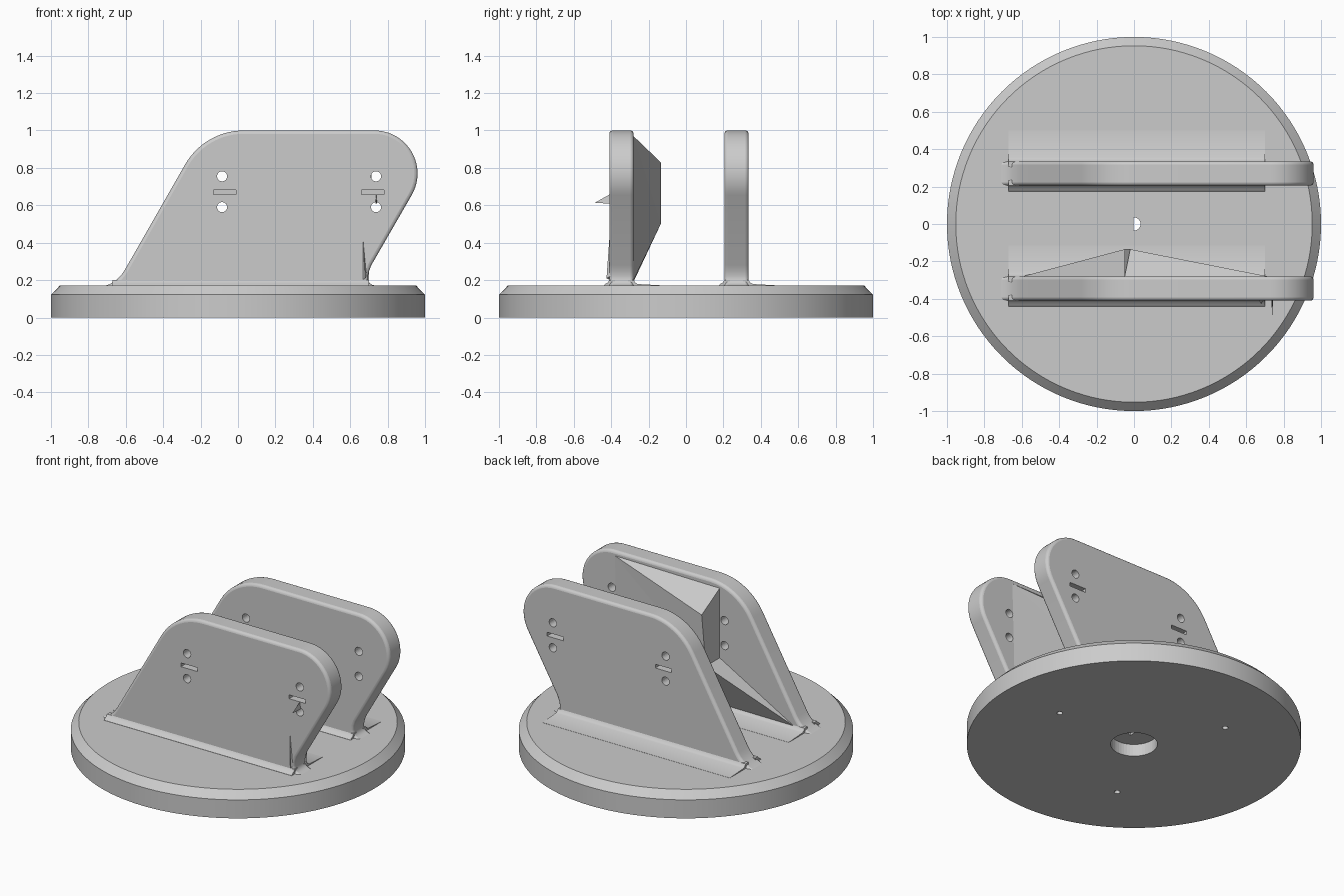
import bpy, bmesh
from math import sin, cos, pi, radians
from mathutils import Vector

if "Cube" in bpy.data.objects:
    bpy.data.objects.remove(bpy.data.objects["Cube"])


def finish(name, bm, smooth=True):
    bmesh.ops.recalc_face_normals(bm, faces=bm.faces[:])
    me = bpy.data.meshes.new(name)
    bm.to_mesh(me)
    bm.free()
    ob = bpy.data.objects.new(name, me)
    bpy.context.collection.objects.link(ob)
    bpy.context.view_layer.objects.active = ob
    if smooth:
        bpy.ops.object.select_all(action='DESELECT')
        ob.select_set(True)
        bpy.ops.object.shade_smooth_by_angle(angle=radians(30))
    return ob


def add_prism(bm, pts, axis, a, b):
    """Extrude a 2D outline along an axis from a to b."""
    def place(p, t):
        return {'x': (t, p[0], p[1]), 'y': (p[0], t, p[1]), 'z': (p[0], p[1], t)}[axis]
    lo = [bm.verts.new(place(p, a)) for p in pts]
    hi = [bm.verts.new(place(p, b)) for p in pts]
    n = len(pts)
    bm.faces.new(lo)
    bm.faces.new(hi)
    for i in range(n):
        j = (i + 1) % n
        bm.faces.new((lo[i], lo[j], hi[j], hi[i]))


def arc(cx, cy, r, a0, a1, n):
    return [(cx + r * cos(radians(a0 + (a1 - a0) * i / n)),
             cy + r * sin(radians(a0 + (a1 - a0) * i / n))) for i in range(n + 1)]


def circle(cx, cy, r, n=32):
    return arc(cx, cy, r, 0, 360 * (n - 1) / n, n - 1)


def bezier(a, c, b, n=6):
    a, c, b = Vector(a), Vector(c), Vector(b)
    return [tuple((1 - t) ** 2 * a + 2 * t * (1 - t) * c + t * t * b)
            for t in (i / n for i in range(n + 1))]


def cut(ob, cutter):
    m = ob.modifiers.new("cut", 'BOOLEAN')
    m.operation, m.object, m.solver = 'DIFFERENCE', cutter, 'EXACT'
    cutter.hide_render = True
    cutter.hide_set(True)


# Round base with chamfered rim
bm = bmesh.new()
rings = []
for r, z in ((1, 0), (1, 0.122), (0.953, 0.17)):
    rings.append([bm.verts.new((x, y, z)) for x, y in circle(0, 0, r, 128)])
for lo, hi in zip(rings, rings[1:]):
    for i in range(128):
        j = (i + 1) % 128
        bm.faces.new((lo[i], lo[j], hi[j], hi[i]))
bm.faces.new(rings[0])
bm.faces.new(rings[-1])
base = finish("base_disc", bm)

# Underside recess and three screw holes
bm = bmesh.new()
add_prism(bm, circle(0, 0, 0.14, 48), 'z', -0.05, 0.08)
for k in range(3):
    a = k * 2 * pi / 3
    add_prism(bm, circle(0.58 * cos(a), 0.58 * sin(a), 0.018, 16), 'z', -0.05, 0.09)
cut(base, finish("base_recess_cutter", bm, False))

# D-shaped shaft hole
bm = bmesh.new()
add_prism(bm, arc(0, 0, 0.035, -95, 95, 16), 'z', 0.05, 0.3)
cut(base, finish("shaft_hole_cutter", bm, False))

# Cutter for bolt holes through both plates and slots in the outer faces
bm = bmesh.new()
for x in (-0.085, 0.738):
    for z in (0.755, 0.59):
        add_prism(bm, circle(x, z, 0.027, 24), 'y', -0.7, 0.7)
    cx = x + (0.015 if x < 0 else -0.018)
    slot = [(cx - 0.06, 0.657), (cx + 0.06, 0.657), (cx + 0.06, 0.682), (cx - 0.06, 0.682)]
    add_prism(bm, slot, 'y', -0.5, -0.365)
    add_prism(bm, slot, 'y', 0.29, 0.43)
plate_cutter = finish("plate_hole_cutter", bm, False)

# Leaning side plates with flared feet
outline = [(-0.74, 0.1), (0.74, 0.1)]
outline += bezier((0.74, 0.17), (0.665, 0.175), (0.713, 0.28))
outline += arc(0.73, 0.77, 0.23, -30, 90, 20)
outline += arc(0.03, 0.64, 0.36, 90, 150, 14)
outline += bezier((-0.605, 0.255), (-0.655, 0.172), (-0.74, 0.165))
for name, y0, y1 in (("front_plate", -0.41, -0.28), ("back_plate", 0.205, 0.335)):
    bm = bmesh.new()
    add_prism(bm, outline, 'y', y0, y1)
    plate = finish(name, bm)
    b = plate.modifiers.new("rounded_rim", 'BEVEL')
    b.width, b.segments, b.use_clamp_overlap = 0.018, 3, False
    b.limit_method, b.angle_limit = 'ANGLE', radians(80)
    cut(plate, plate_cutter)

    # Small fillets along the foot, with a thin wedge on the rear side
    bm = bmesh.new()
    for y, s, wide in ((y0, -1, 0.03), (y1, 1, 0.165)):
        flare = [(y - s * 0.03, 0.15), (y - s * 0.03, 0.2), (y, 0.2), (y + s * 0.008, 0.187),
                 (y + s * 0.022, 0.179), (y + s * wide, 0.171), (y + s * wide, 0.15)]
        add_prism(bm, flare, 'x', -0.67, 0.7)
    finish(name + "_foot_fillet", bm)


def facets(name, verts, faces):
    bm = bmesh.new()
    vs = [bm.verts.new(v) for v in verts]
    for f in faces:
        bm.faces.new([vs[i] for i in f])
    finish(name, bm, False)


# Faceted lump on the inner face of the front plate
facets("inner_lump",
       [(-0.05, -0.281, 0.96), (-0.02, -0.135, 0.83), (-0.05, -0.135, 0.5), (-0.05, -0.281, 0.5),
        (0.72, -0.281, 0.97), (0.7, -0.281, 0.2), (-0.6, -0.281, 0.19)],
       [(0, 1, 4), (0, 1, 2, 3), (1, 2, 4), (2, 4, 5), (2, 3, 6), (2, 5, 6), (0, 3, 6, 5, 4)])

# Thin spikes on the outer face of the front plate
tetra = [(0, 1, 2), (0, 1, 3), (0, 2, 3), (1, 2, 3)]
facets("upper_spike", [(0.734, -0.405, 0.61), (0.744, -0.405, 0.61),
                       (0.739, -0.405, 0.66), (0.739, -0.49, 0.612)], tetra)
facets("lower_spike", [(0.665, -0.405, 0.2), (0.69, -0.405, 0.22),
                       (0.664, -0.405, 0.49), (0.68, -0.425, 0.21)], tetra)
